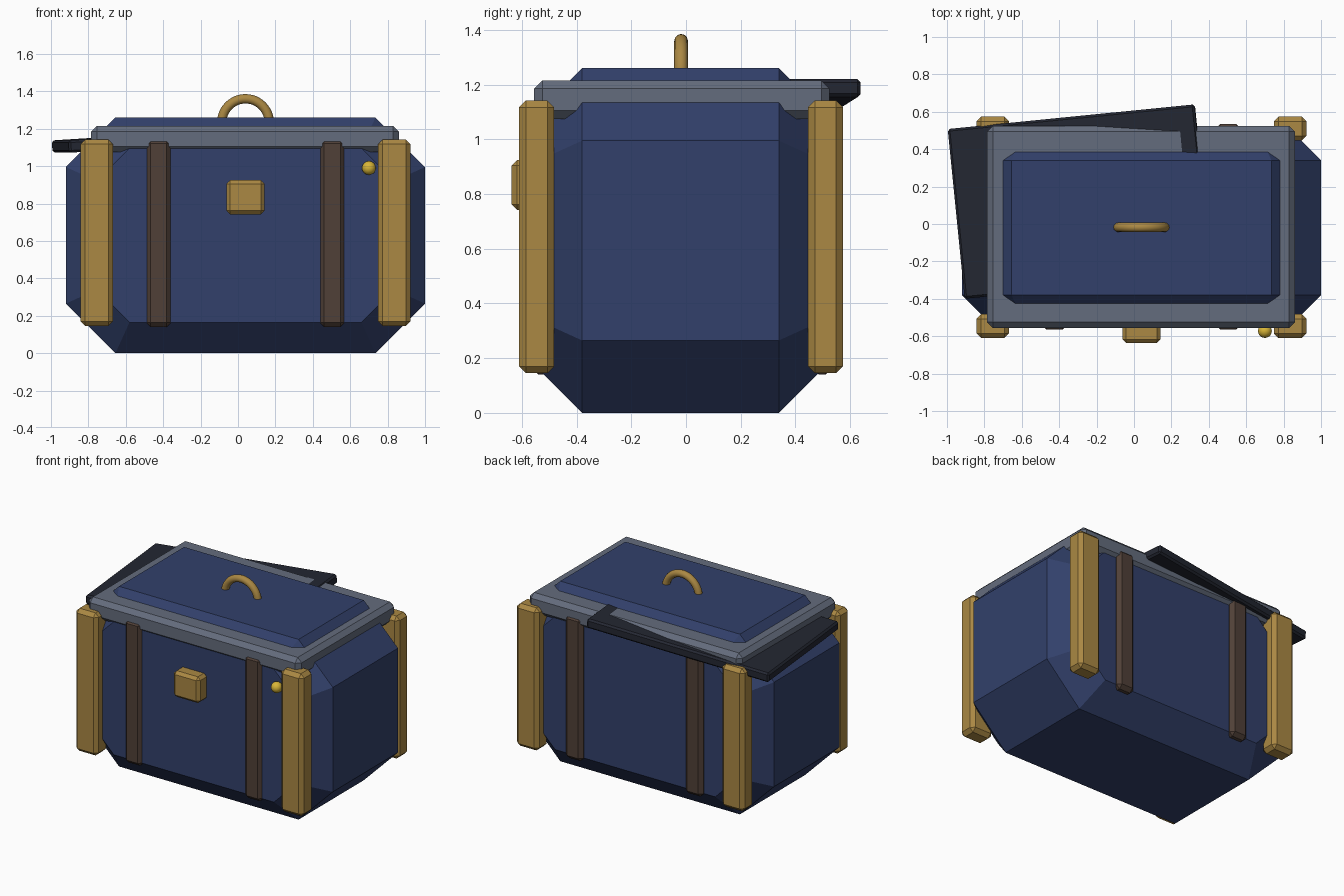
import bpy, bmesh, math
from mathutils import Vector

if "Cube" in bpy.data.objects:
    bpy.data.objects.remove(bpy.data.objects["Cube"])


def material(name, hexcol):
    m = bpy.data.materials.new(name)
    rgb = [(int(hexcol[i:i + 2], 16) / 255) ** 2.2 for i in (0, 2, 4)]
    m.diffuse_color = (*rgb, 1)
    m.use_nodes = True
    m.node_tree.nodes["Principled BSDF"].inputs["Base Color"].default_value = m.diffuse_color
    return m


NAVY = material("navy", "35426A")
GREY = material("slate", "646C7C")
BRASS = material("brass", "A98745")
LEATHER = material("leather", "51423A")
BLACK = material("black", "282B35")
GOLD = material("gold", "D8B43A")


def finish(name, bm, mat, bevel=0):
    bmesh.ops.recalc_face_normals(bm, faces=bm.faces)
    me = bpy.data.meshes.new(name)
    bm.to_mesh(me)
    bm.free()
    me.materials.append(mat)
    ob = bpy.data.objects.new(name, me)
    bpy.context.collection.objects.link(ob)
    if bevel:
        mod = ob.modifiers.new("bevel", 'BEVEL')
        mod.width = bevel
        mod.segments = 1
    return ob


def box(name, lo, hi, mat, bevel):
    lo, hi = Vector(lo), Vector(hi)
    bm = bmesh.new()
    bmesh.ops.create_cube(bm, size=1)
    bmesh.ops.scale(bm, vec=hi - lo, verts=bm.verts)
    ob = finish(name, bm, mat, bevel)
    ob.location = (lo + hi) / 2
    return ob


# Chest body: heavily chamfered block, mirrored corner points wrapped in a hull
bm = bmesh.new()
corner = [(.695, .36, .63), (.96, .36, .365), (.795, .525, .29), (.62, .525, .465)]
for sx in (-1, 1):
    for sy in (-1, 1):
        for sz in (-1, 1):
            for x, y, z in corner:
                bm.verts.new((x * sx + .04, y * sy - .02, z * sz + .63))
bmesh.ops.convex_hull(bm, input=bm.verts)
bmesh.ops.dissolve_limit(bm, angle_limit=math.radians(2), verts=bm.verts, edges=bm.edges)
finish("chest_body", bm, NAVY)

# Lid rim
box("lid_rim", (-.785, -.555, 1.075), (.86, .525, 1.215), GREY, .03)

# Corner posts and leather straps, front and back
for side, s in (("front", -1), ("back", 1)):
    for hand, h in (("left", -1), ("right", 1)):
        px, sx = .04 + h * .795, .04 + h * .464
        py, sy = -.018 + s * .528, -.015 + s * .513
        box(f"{side}_{hand}_post", (px - .087, py - .064, .145),
            (px + .087, py + .064, 1.142), BRASS, .025)
        box(f"{side}_{hand}_strap", (sx - .068, sy - .037, .14),
            (sx + .068, sy + .037, 1.147), LEATHER, .025)

# Lock plate
box("lock_plate", (-.062, -.637, .742), (.142, -.53, .925), BRASS, .02)

# Slanted dark slab wedged under the lid
slab = box("loose_slab", (-.954, -.336, 1.113), (.374, .576, 1.179), BLACK, .012)
slab.rotation_euler = (0, math.radians(-3.6), math.radians(5.7))

# Small round stud
bm = bmesh.new()
bmesh.ops.create_uvsphere(bm, u_segments=20, v_segments=12, radius=.037)
for f in bm.faces:
    f.smooth = True
finish("round_stud", bm, GOLD).location = (.70, -.572, .99)

# Arched handle: ring profile swept through a half turn
bm = bmesh.new()
R, r, n, sides = .127, .025, 24, 12
rings = []
for i in range(n + 1):
    a = math.pi * i / n
    ring = []
    for j in range(sides):
        b = math.tau * j / sides
        d = R + r * math.cos(b)
        ring.append(bm.verts.new((d * math.cos(a), r * math.sin(b), d * math.sin(a))))
    rings.append(ring)
for p, q in zip(rings, rings[1:]):
    for j in range(sides):
        k = (j + 1) % sides
        bm.faces.new((p[j], p[k], q[k], q[j])).smooth = True
bm.faces.new(rings[0])
bm.faces.new(rings[-1])
finish("lid_handle", bm, BRASS).location = (.04, -.018, 1.233)
